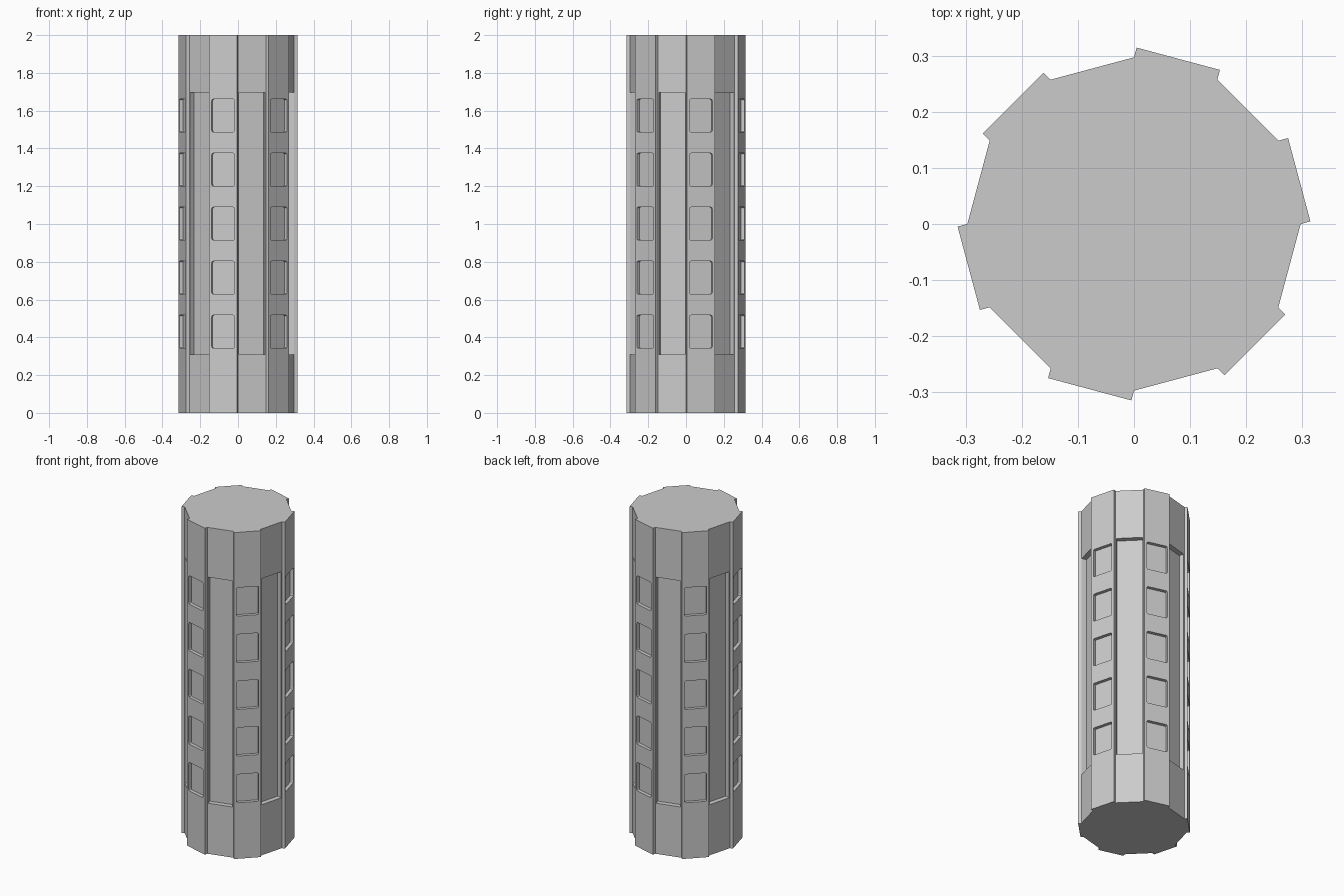
import bpy, bmesh
from math import radians, sin, cos, pi
from mathutils import Matrix, Vector

if "Cube" in bpy.data.objects:
    bpy.data.objects.remove(bpy.data.objects["Cube"])

R, STEP, H = 0.297, 0.018, 2.0
APO = R * cos(pi / 12)            # distance from axis to a recessed flat
SIDE = 2 * R * sin(pi / 12)       # width of a flat


def prism(bm, pts, vec):
    """Extrude a closed outline along vec."""
    face = bm.faces.new([bm.verts.new(p) for p in pts])
    top = bmesh.ops.extrude_face_region(bm, geom=[face])["geom"]
    bmesh.ops.translate(bm, vec=vec, verts=[v for v in top if isinstance(v, bmesh.types.BMVert)])


def make_object(name, bm):
    bmesh.ops.recalc_face_normals(bm, faces=bm.faces[:])
    mesh = bpy.data.meshes.new(name)
    bm.to_mesh(mesh)
    bm.free()
    ob = bpy.data.objects.new(name, mesh)
    bpy.context.collection.objects.link(ob)
    return ob


def cut_pocket(bm, angle, dist, depth, w, z0, z1, r=0.0):
    """Pocket cutter facing outward at angle, optionally with rounded corners."""
    m = Matrix.Rotation(radians(angle), 4, 'Z')
    y, x = w / 2, dist - depth
    corners = [(y, z1, 0), (-y, z1, 90), (-y, z0, 180), (y, z0, 270)]
    pts = []
    for cy, cz, a in corners:
        sy, sz = (1 if cy > 0 else -1), (1 if cz == z1 else -1)
        for t in ((0, 45, 90) if r else (0,)):
            oy = r * (cos(radians(a + t)) - sy) if r else 0
            oz = r * (sin(radians(a + t)) - sz) if r else 0
            pts.append(m @ Vector((x, cy + oy, cz + oz)))
    prism(bm, pts, m.to_3x3() @ Vector((depth + 0.05, 0, 0)))


# Twelve-sided column with alternate flats stepped outward
outline = []
for k in range(12):
    a0, a1, mid = (radians(30 * k + d) for d in (0, 30, 15))
    off = Vector((cos(mid), sin(mid), 0)) * STEP
    p0, p1 = (Vector((R * cos(a), R * sin(a), 0)) for a in (a0, a1))
    if k % 2 == 0:
        outline += [p0, p0 + off, p1 + off, p1]
bm = bmesh.new()
prism(bm, outline, Vector((0, 0, H)))
tower = make_object("tower_body", bm)

# Window and tall panel recesses
cut = bmesh.new()
for k in range(6):
    for i in range(5):
        zc = 0.43 + 0.286 * i
        cut_pocket(cut, 15 + 60 * k, APO + STEP, 0.02, 0.125, zc - 0.087, zc + 0.087, 0.008)
    cut_pocket(cut, 45 + 60 * k, APO, 0.03, SIDE - 0.01, 0.31, 1.695)
cutter = make_object("recess_cutter", cut)
cutter.hide_render = True

mod = tower.modifiers.new("recesses", 'BOOLEAN')
mod.operation, mod.solver, mod.object = 'DIFFERENCE', 'EXACT', cutter
bpy.context.view_layer.objects.active = tower
bpy.ops.object.modifier_apply(modifier=mod.name)
bpy.data.objects.remove(cutter)
